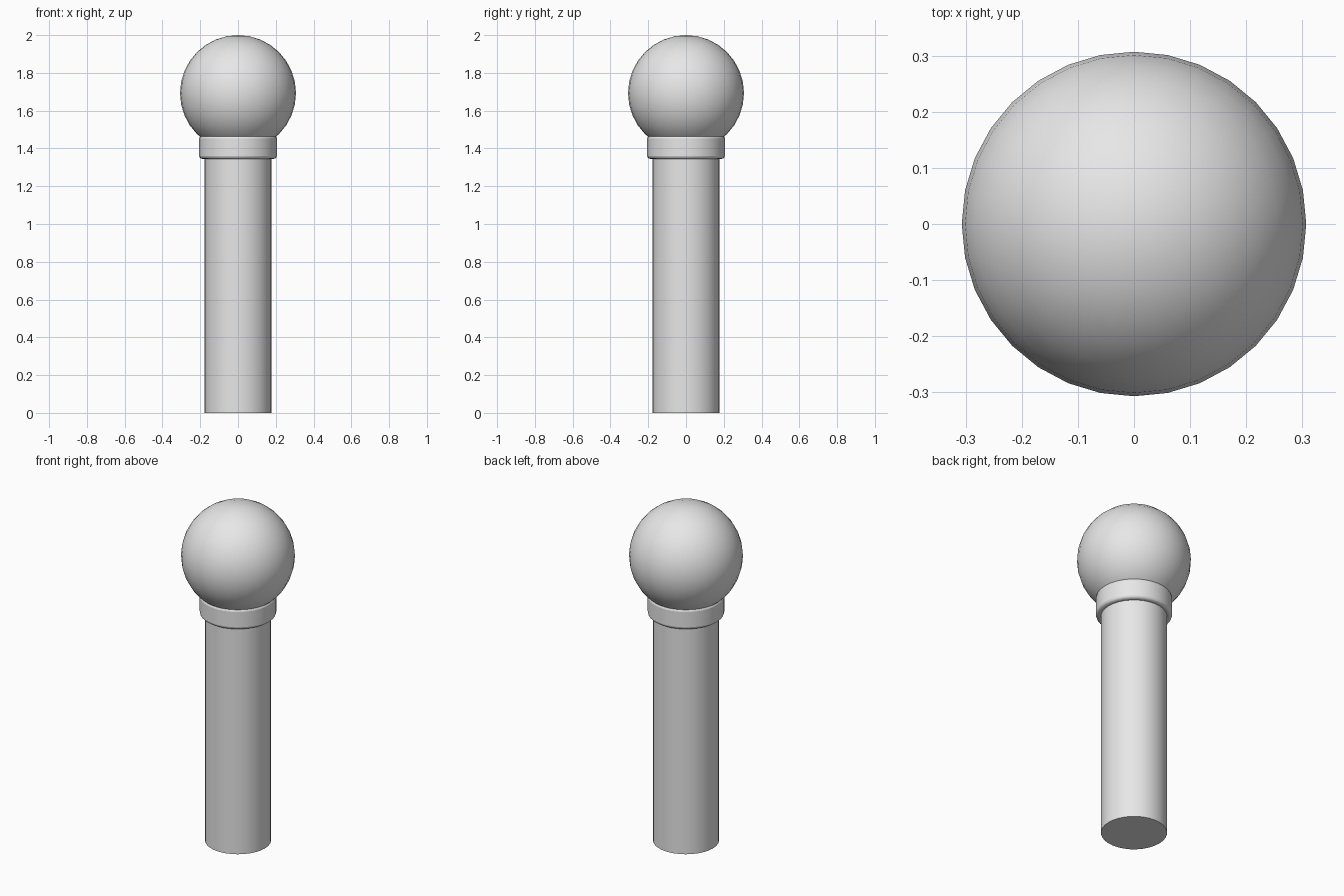
import bpy, bmesh, math

if "Cube" in bpy.data.objects:
    bpy.data.objects.remove(bpy.data.objects["Cube"])

SIDES = 32

grey = bpy.data.materials.new("plain_grey")
grey.diffuse_color = (0.8, 0.8, 0.8, 1.0)
grey.use_nodes = True
grey.node_tree.nodes["Principled BSDF"].inputs["Base Color"].default_value = grey.diffuse_color


def finish(obj, name):
    obj.name = name
    obj.data.materials.append(grey)
    bpy.ops.object.shade_smooth_by_angle(angle=math.radians(40))
    return obj


def cylinder(name, radius, z0, z1):
    bpy.ops.mesh.primitive_cylinder_add(vertices=SIDES, radius=radius, depth=z1 - z0,
                                        location=(0, 0, (z0 + z1) / 2))
    return finish(bpy.context.object, name)


# Straight shaft, reaching up into the collar
cylinder("shaft", 0.178, 0.0, 1.40)

# Collar with rounded rims
collar = cylinder("collar", 0.206, 1.345, 1.468)
bevel = collar.modifiers.new("rounded_rims", 'BEVEL')
bevel.width = 0.016
bevel.segments = 3
bevel.limit_method = 'ANGLE'
bevel.angle_limit = math.radians(40)

# Ball on top
bpy.ops.mesh.primitive_uv_sphere_add(segments=SIDES, ring_count=16, radius=0.307,
                                     location=(0, 0, 1.693))
finish(bpy.context.object, "ball_head")
